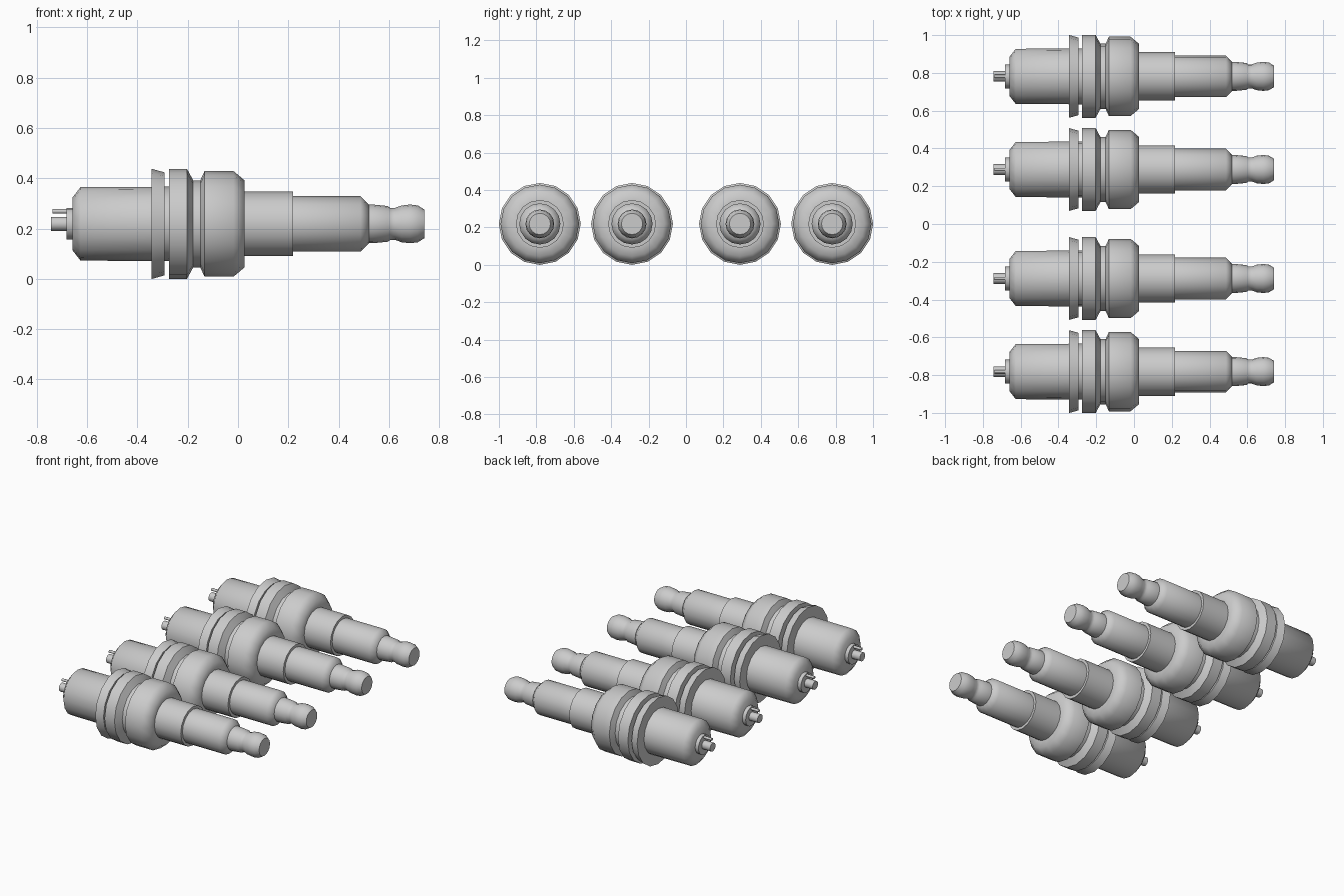
import bpy, bmesh, math

SIDES = 16
AXIS_Z = 0.2185
ROWS = (-0.7815, -0.2885, 0.2885, 0.7815)

cube = bpy.data.objects.get("Cube")
if cube:
    bpy.data.objects.remove(cube, do_unlink=True)

# Single grey finish
grey = bpy.data.materials.new("plain_grey")
grey.use_nodes = True
grey.diffuse_color = (0.6, 0.6, 0.6, 1)
grey.node_tree.nodes["Principled BSDF"].inputs["Base Color"].default_value = (0.6, 0.6, 0.6, 1)


def lathe(name, profile, z=0.0, sides=SIDES):
    """Turn an (x, radius) profile round the x axis and cap both ends."""
    bm = bmesh.new()
    rings = []
    for x, r in profile:
        angles = [2 * math.pi * i / sides for i in range(sides)]
        rings.append([bm.verts.new((x, r * math.cos(a), z + r * math.sin(a))) for a in angles])
    for a, b in zip(rings, rings[1:]):
        for i in range(sides):
            j = (i + 1) % sides
            bm.faces.new((a[i], a[j], b[j], b[i]))
    bm.faces.new(rings[0])
    bm.faces.new(rings[-1])
    bmesh.ops.recalc_face_normals(bm, faces=bm.faces)
    mesh = bpy.data.meshes.new(name)
    bm.to_mesh(mesh)
    bm.free()
    mesh.materials.append(grey)
    return mesh


parts = [
    # Firing end: centre electrode, side electrode and nose
    lathe("centre_electrode", [(-0.743, 0.028), (-0.67, 0.028)]),
    lathe("side_electrode", [(-0.738, 0.009), (-0.67, 0.009)], z=0.05, sides=8),
    lathe("insulator_nose", [(-0.682, 0.063), (-0.65, 0.063)]),
    # Plain barrel with chamfered mouth, running under the washer
    lathe("barrel", [(-0.658, 0.105), (-0.626, 0.146), (-0.26, 0.148)]),
    lathe("sealing_washer", [(-0.343, 0.219), (-0.293, 0.205)]),
    # Collar, groove and shoulder
    lathe("shell", [(-0.275, 0.219), (-0.203, 0.219), (-0.178, 0.173), (-0.15, 0.173),
                    (-0.133, 0.21), (-0.018, 0.21), (0.026, 0.173), (0.026, 0.12)]),
    # Stepped insulator
    lathe("insulator", [(0.0, 0.128), (0.218, 0.128), (0.218, 0.11), (0.487, 0.11),
                        (0.52, 0.077)]),
    # Terminal: ring, waist and rounded knob
    lathe("terminal", [(0.51, 0.077), (0.535, 0.077), (0.595, 0.071), (0.605, 0.064),
                       (0.625, 0.064), (0.65, 0.073), (0.685, 0.077), (0.715, 0.073),
                       (0.741, 0.057)]),
]

# Four identical plugs side by side
for number, y in enumerate(ROWS, 1):
    for mesh in parts:
        obj = bpy.data.objects.new(f"{mesh.name}_{number}", mesh)
        obj.location = (0, y, AXIS_Z)
        bpy.context.collection.objects.link(obj)
        if number == 1:
            bpy.ops.object.select_all(action="DESELECT")
            obj.select_set(True)
            bpy.context.view_layer.objects.active = obj
            bpy.ops.object.shade_smooth_by_angle(angle=math.radians(55))
